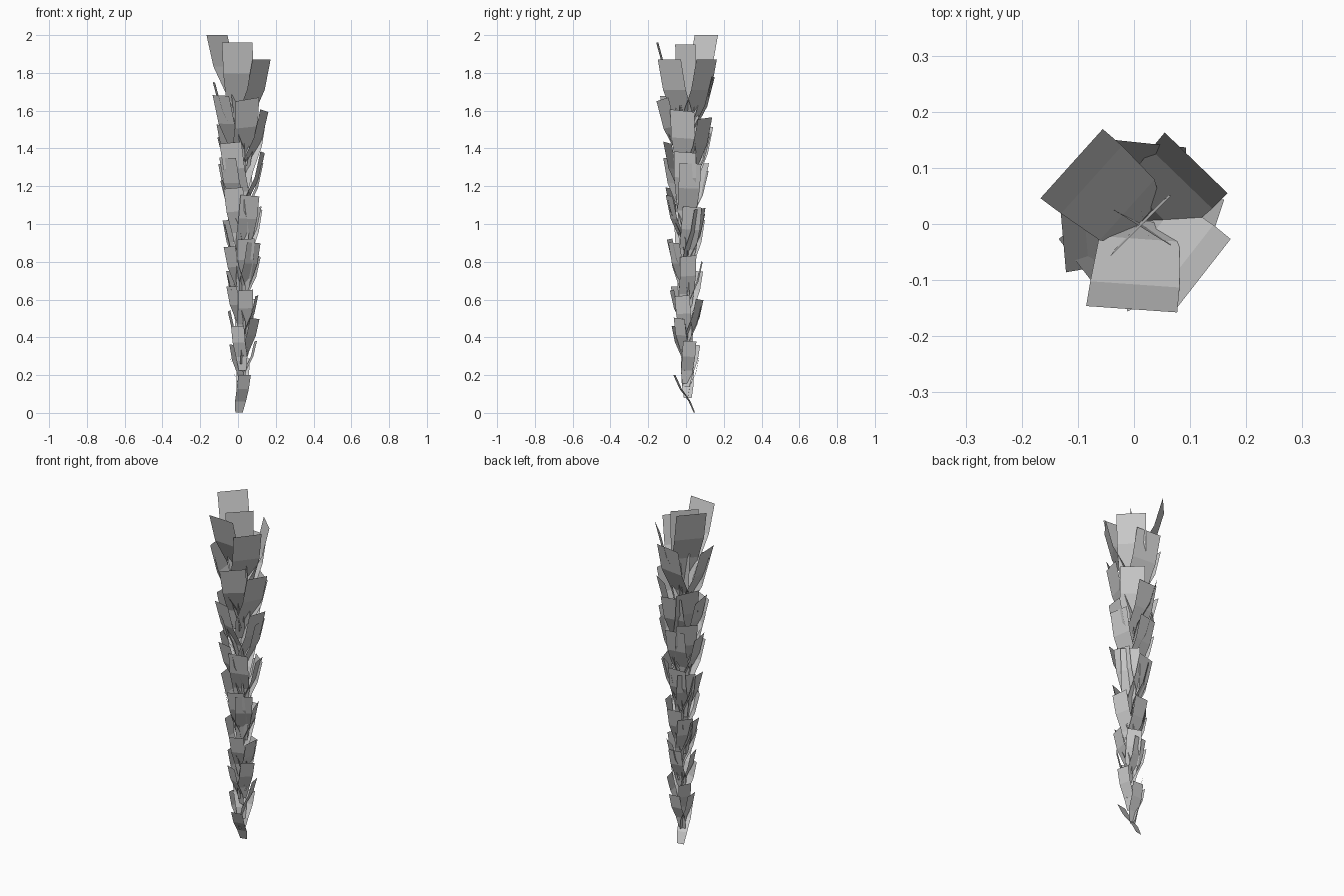
import bpy, math, random
from mathutils import Vector

if "Cube" in bpy.data.objects:
    bpy.data.objects.remove(bpy.data.objects["Cube"])

random.seed(4)

# stalk centre line: (z, x, y)
AXIS = [(0, 0.005, 0.045), (0.1, 0.022, 0.0), (0.4, 0.028, 0.003), (1.0, 0.022, 0.0),
        (1.4, 0.016, 0.006), (2.0, 0.006, 0.002)]
# leaf profile: (height, outward reach, width) as fractions
OPEN_LEAF = [(0, 0, 0.6), (0.3, 0.2, 0.88), (0.63, 0.72, 0.98), (1, 1, 1)]
YOUNG_LEAF = [(0, 0, 0.5), (0.4, 0.02, 0.85), (1, 0.05, 0.95)]


def axis_at(z):
    for (z0, x0, y0), (z1, x1, y1) in zip(AXIS, AXIS[1:]):
        if z <= z1:
            f = (z - z0) / (z1 - z0)
            return Vector((x0 + f * (x1 - x0), y0 + f * (y1 - y0), 0))
    return Vector((AXIS[-1][1], AXIS[-1][2], 0))


def leaf(name, tip_z, azimuth, roll=0.0, profile=OPEN_LEAF):
    """One bent flat strip rising out of the stalk."""
    width = 0.062 + 0.02 * tip_z + 0.016 * tip_z ** 2
    base_z = max(tip_z - 0.17 - 0.14 * tip_z, 0)
    length = tip_z - base_z
    a = math.radians(azimuth)
    out = Vector((math.cos(a), math.sin(a), 0))
    side = Vector((-math.sin(a), math.cos(a), 0))
    base, top = axis_at(base_z), axis_at(tip_z)
    verts = []
    for h, reach, w in profile:
        c = base.lerp(top, h) + out * (0.95 * width * reach)
        c.z = base_z + h * length
        # roll skews the strip sideways and slants its end
        c += side * (roll * length * h * 0.4)
        for s in (-0.5, 0.5):
            p = c + side * (s * w * width)
            p.z -= s * width * roll * h
            verts.append(p)
    faces = [(2 * i, 2 * i + 1, 2 * i + 3, 2 * i + 2) for i in range(len(profile) - 1)]
    mesh = bpy.data.meshes.new(name)
    mesh.from_pydata(verts, [], faces)
    bpy.context.collection.objects.link(bpy.data.objects.new(name, mesh))


# crown leaves: (tip height, azimuth, roll)
CROWN = [(2.0, 138, 0), (1.96, 266, 0), (1.87, 46, 0), (1.87, 322, 0),
         (1.78, 84, 0.03), (1.75, 185, 0.03), (1.68, 218, 0.03), (1.66, 297, -0.15)]
for i, (z, az, roll) in enumerate(CROWN):
    leaf(f"crown_leaf_{i}", z, az, roll)

# unopened upright leaves in the heart of the crown
for i, (z, az) in enumerate([(1.95, 315), (1.72, 238), (1.66, 17)]):
    leaf(f"young_leaf_{i}", z, az, 0, YOUNG_LEAF)

# overlapping leaves down the stalk: azimuth -> tip heights
COLUMNS = {
    252: [1.43, 1.19, 0.46], 285: [1.15, 0.92, 0.65, 0.2], 345: [1.6, 1.38, 0.62],
    10: [1.32, 1.09, 0.83, 0.38], 55: [1.56, 1.08, 0.6], 95: [1.48, 1.28, 1.05, 0.8, 0.56, 0.29],
    140: [1.52, 1.32, 1.02, 0.75, 0.36], 185: [1.46, 1.23, 1.0, 0.73, 0.54, 0.29],
    225: [1.35, 0.88, 0.67], 315: [0.9, 0.5],
}
for az, tips in COLUMNS.items():
    for i, z in enumerate(tips):
        foot = z == 0.2
        turn, roll = random.uniform(-6, 6), random.uniform(-0.12, 0.12)
        leaf(f"stalk_leaf_{az}_{i}", z, 280 if foot else az + turn, 0 if foot else roll)
